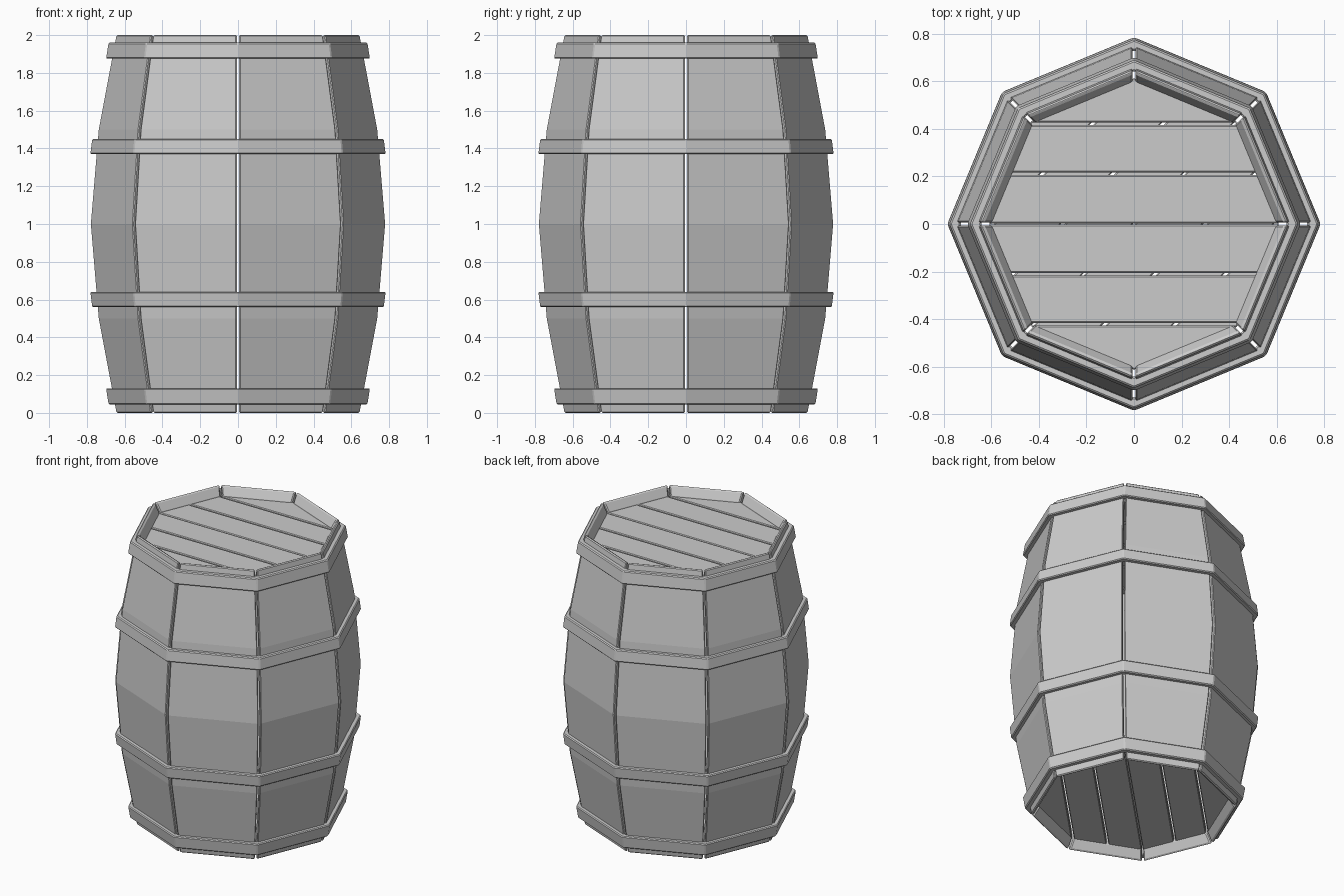
import bpy
from math import cos, sin, tan, radians

if "Cube" in bpy.data.objects:
    bpy.data.objects.remove(bpy.data.objects["Cube"])

A = radians(22.5)
C45 = cos(radians(45))


def add(name, verts, faces, bevel, rot=0.0):
    me = bpy.data.meshes.new(name)
    me.from_pydata(verts, [], faces)
    ob = bpy.data.objects.new(name, me)
    bpy.context.collection.objects.link(ob)
    ob.rotation_euler.z = rot
    m = ob.modifiers.new("bevel", 'BEVEL')
    m.width = bevel
    m.segments = 1
    m.limit_method = 'ANGLE'
    m.angle_limit = radians(35)
    return ob


def stave(rot):
    # closed profile as corner radius and height: outside up, inside down
    prof = [(.648, 0), (.742, .5), (.784, 1), (.742, 1.5), (.648, 2), (.632, 2),
            (.598, 1.94), (.69, 1.5), (.73, 1), (.69, .5), (.598, .06), (.632, 0)]
    n = len(prof)
    gap = .007
    verts = []
    for s in (-1, 1):
        for r, z in prof:
            a = r * cos(A)
            verts.append((a, s * (a * tan(A) - gap), z))
    # side caps are split into strips so that they stay planar
    faces = [(i, (i + 1) % n, (i + 1) % n + n, i + n) for i in range(n)]
    caps = [(0, 1, 9, 10, 11), (1, 2, 8, 9), (2, 3, 7, 8), (3, 4, 5, 6, 7)]
    faces += [tuple(reversed(c)) for c in caps]
    faces += [tuple(i + n for i in c) for c in caps]
    return add("stave", verts, [f[::-1] for f in faces], .006, rot)


def hoop(name, z0, z1, r0, r1):
    # eight-sided band with a slanted outer face
    prof = [(r0, z0), (r1, z1), (r1 - .045, z1), (r0 - .045, z0)]
    verts = [(r * cos(2 * A * k), r * sin(2 * A * k), z)
             for k in range(8) for r, z in prof]
    faces = [(k * 4 + i, (k + 1) % 8 * 4 + i, (k + 1) % 8 * 4 + (i + 1) % 4,
              k * 4 + (i + 1) % 4) for k in range(8) for i in range(4)]
    add(name, verts, faces, .006)


def half_width(y, r):
    # half width of an octagon with corners on the axes
    k = r * C45
    return k + (r - k) * (k - y) / k if y <= k else max(0, k * (r - y) / (r - k))


def head(name, z0, z1, rot):
    R = .612
    for s in (-1, 1):
        for y0, y1 in ((.003, .205), (.217, .415), (.427, R)):
            w0, w1 = half_width(y0, R), half_width(y1, R)
            pts = [(-w0, y0), (w0, y0), (w1, y1), (-w1, y1)]
            if w1 < .001:
                pts.pop()
            pts = [(x, s * y) for x, y in pts]
            if s < 0:
                pts.reverse()
            n = len(pts)
            verts = [(x, y, z) for z in (z0, z1) for x, y in pts]
            faces = [tuple(range(n))[::-1], tuple(range(n, 2 * n))]
            faces += [(i, (i + 1) % n, (i + 1) % n + n, i + n) for i in range(n)]
            add(name, verts, faces, .005, rot)


# staves
for k in range(8):
    stave(A + 2 * A * k)

# hoops
hoop("bottom_hoop", .045, .13, .687, .701)
hoop("lower_hoop", .56, .64, .774, .784)
hoop("upper_hoop", 1.37, 1.45, .784, .774)
hoop("top_hoop", 1.875, 1.96, .701, .687)

# plank heads at both ends, the bottom one turned by an eighth
head("top_plank", 1.89, 1.94, 0)
head("bottom_plank", .06, .11, 2 * A)
